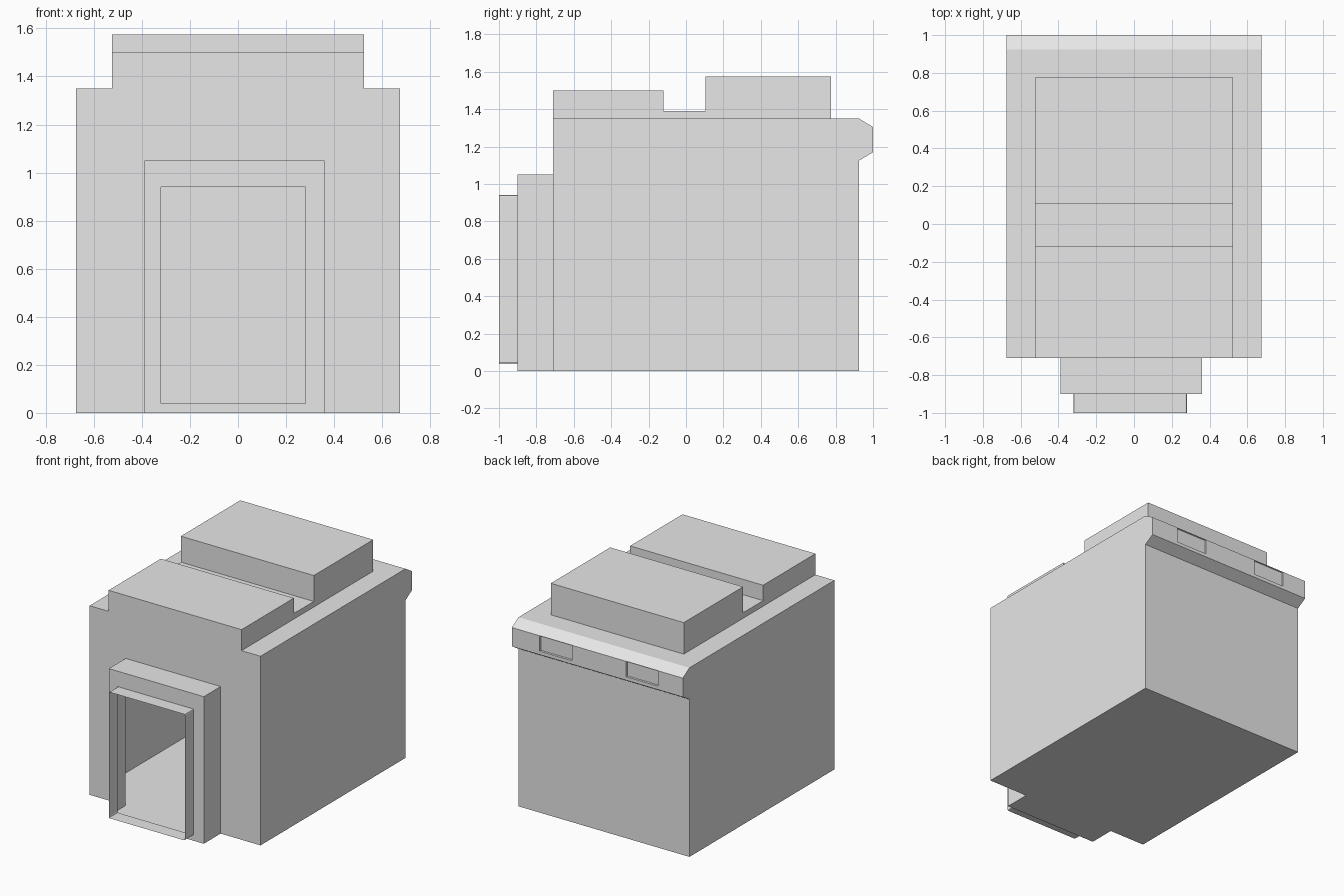
import bpy
import bmesh
from mathutils import Vector

cube = bpy.data.objects.get("Cube")
if cube:
    bpy.data.objects.remove(cube)

grey = bpy.data.materials.new("plain_grey")
grey.use_nodes = True
grey.diffuse_color = (0.8, 0.8, 0.8, 1)
grey.node_tree.nodes["Principled BSDF"].inputs["Base Color"].default_value = (0.8, 0.8, 0.8, 1)


def prism(profile, x0, x1):
    """Closed solid from a (y, z) side profile spanning x0 to x1."""
    bm = bmesh.new()
    face = bm.faces.new([bm.verts.new((x0, y, z)) for y, z in profile])
    new = bmesh.ops.extrude_face_region(bm, geom=[face])["geom"]
    verts = [v for v in new if isinstance(v, bmesh.types.BMVert)]
    bmesh.ops.translate(bm, verts=verts, vec=(x1 - x0, 0, 0))
    bmesh.ops.recalc_face_normals(bm, faces=bm.faces)
    return bm


def box_profile(y0, y1, z0, z1):
    return [(y0, z0), (y1, z0), (y1, z1), (y0, z1)]


def cut(bm, axis, *values):
    """Slice the faces along planes across one axis."""
    normal = Vector([float(i == axis) for i in range(3)])
    for value in values:
        bmesh.ops.bisect_plane(bm, geom=bm.verts[:] + bm.edges[:] + bm.faces[:],
                               plane_co=normal * value, plane_no=normal, dist=1e-5)


def pick(bm, rule):
    return [f for f in bm.faces if rule(f.calc_center_median(), f.normal)]


def remove(bm, rule):
    bmesh.ops.delete(bm, geom=pick(bm, rule), context='FACES')


def finish(bm, name):
    mesh = bpy.data.meshes.new(name)
    bm.to_mesh(mesh)
    bm.free()
    mesh.materials.append(grey)
    bpy.context.collection.objects.link(bpy.data.objects.new(name, mesh))


HALF = 0.675                # half width of the building
ROOF = 0.525                # half width of the roof blocks
FRONT, WALL_TOP, ROOF_END = -0.71, 1.35, 0.775
PORCH = (-0.39, 0.36, 1.05)  # left edge, right edge, top
DOOR = (-0.32, 0.28, 0.04, 0.94)
PANELS = ((-0.48, -0.227), (0.2, 0.455))
PANEL_Z = 1.195

# Hollow main hall with the rear cornice
hall = prism([(FRONT, 0), (0.925, 0), (0.925, 1.125), (1, 1.17),
              (1, 1.305), (0.925, WALL_TOP), (FRONT, WALL_TOP)], -HALF, HALF)
cut(hall, 0, *PORCH[:2], -ROOF, ROOF, *PANELS[0], *PANELS[1])
cut(hall, 1, ROOF_END)
cut(hall, 2, PORCH[2], PANEL_Z)
hall.normal_update()
# Openings into the porch and up into the roof blocks
remove(hall, lambda c, n: n.y < -0.9 and PORCH[0] < c.x < PORCH[1] and c.z < PORCH[2])
remove(hall, lambda c, n: n.z > 0.9 and abs(c.x) < ROOF and c.y < ROOF_END)
# Two shallow panels sunk into the cornice
for x0, x1 in PANELS:
    panel = pick(hall, lambda c, n: n.y > 0.9 and c.y > 0.99 and x0 < c.x < x1 and c.z > PANEL_Z)
    bmesh.ops.inset_region(hall, faces=panel, thickness=0.002, depth=-0.012)
finish(hall, "main_hall")

# Stepped roof blocks, open below
roof = prism([(FRONT, WALL_TOP), (FRONT, 1.5), (-0.12, 1.5), (-0.12, 1.39),
              (0.105, 1.39), (0.105, 1.575), (ROOF_END, 1.575), (ROOF_END, WALL_TOP)],
             -ROOF, ROOF)
remove(roof, lambda c, n: n.z < -0.9)
finish(roof, "roof_blocks")

# Porch shell, open to the hall and at the doorway
porch = prism(box_profile(-0.9, FRONT, 0, PORCH[2]), *PORCH[:2])
cut(porch, 0, *DOOR[:2])
cut(porch, 2, *DOOR[2:])
porch.normal_update()
remove(porch, lambda c, n: n.y > 0.9)
remove(porch, lambda c, n: n.y < -0.9 and DOOR[0] < c.x < DOOR[1] and DOOR[2] < c.z < DOOR[3])
finish(porch, "porch")

# Thin door surround with softened corners
door = prism(box_profile(-1, -0.9, *DOOR[2:]), *DOOR[:2])
corners = [e for e in door.edges if abs(e.verts[0].co.y - e.verts[1].co.y) > 0.05]
bmesh.ops.bevel(door, geom=corners, offset=0.008, segments=2, profile=0.5, affect='EDGES')
door.normal_update()
remove(door, lambda c, n: abs(n.y) > 0.9)
finish(door, "door_surround")
